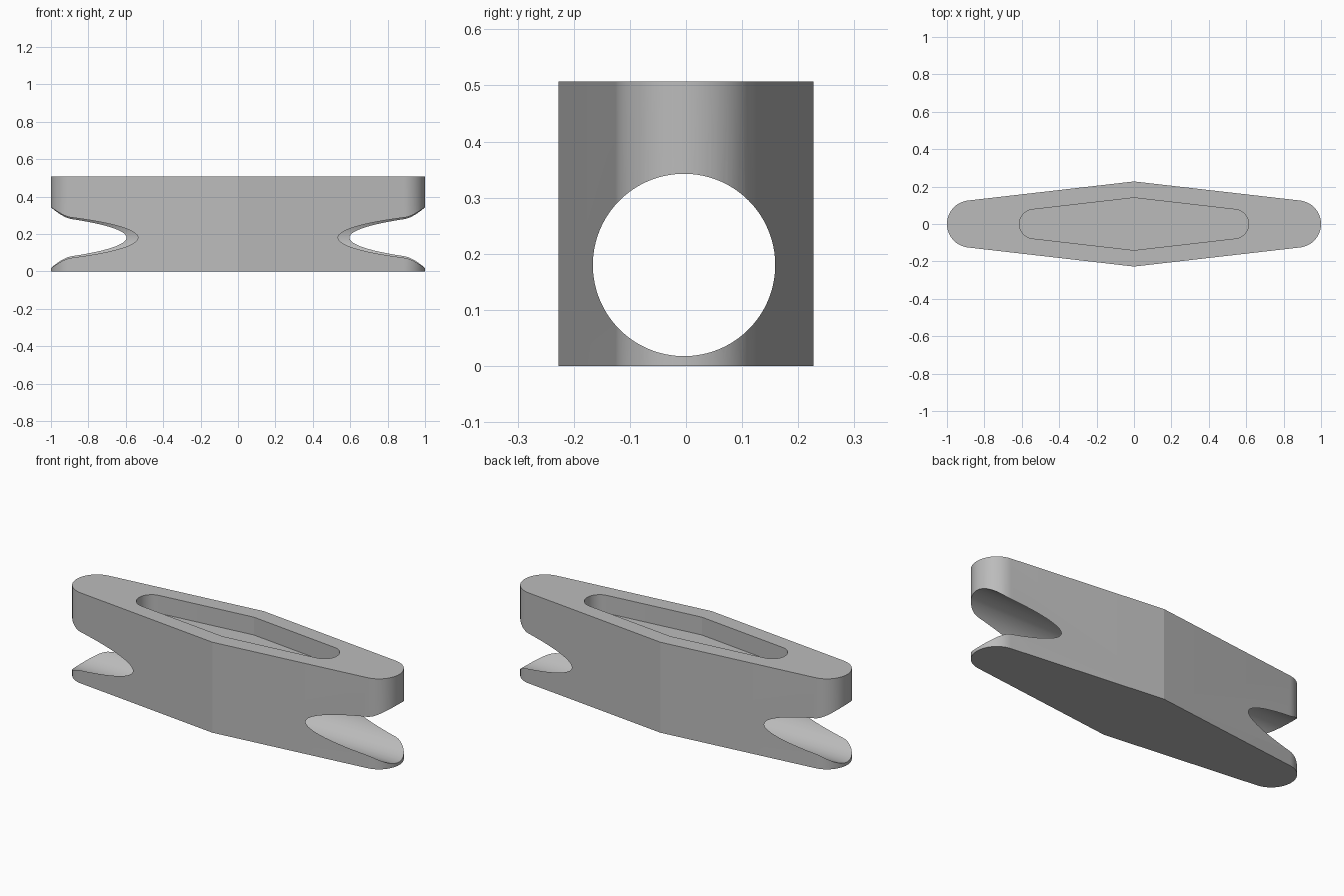
import bpy
import bmesh
from math import sin, cos, pi, atan2, radians

cube = bpy.data.objects.get("Cube")
if cube:
    bpy.data.objects.remove(cube, do_unlink=True)

HEIGHT = 0.507
ARC_STEPS = 32

grey = bpy.data.materials.new("plain grey")
grey.use_nodes = True
colour = (0.5, 0.5, 0.5, 1)
grey.diffuse_color = colour
grey.node_tree.nodes["Principled BSDF"].inputs["Base Color"].default_value = colour


def diamond_outline(half_length, half_width, slope):
    """Long diamond whose ends are rounded by arcs tangent to its sides."""
    tilt = atan2(slope, 1)
    radius = (half_width * cos(tilt) - half_length * sin(tilt)) / (1 - sin(tilt))
    centre = half_length - radius
    sweep = pi - 2 * tilt
    arc = [-sweep / 2 + sweep * i / ARC_STEPS for i in range(ARC_STEPS + 1)]
    right = [(centre + radius * cos(a), radius * sin(a)) for a in arc]
    left = [(-x, -y) for x, y in right]
    return [(0, -half_width)] + right + [(0, half_width)] + left


def prism(name, outline, bottom, top):
    """Extrude a flat outline upward into a solid."""
    bm = bmesh.new()
    base = bm.faces.new([bm.verts.new((x, y, bottom)) for x, y in outline])
    walls = bmesh.ops.extrude_face_region(bm, geom=[base])["geom"]
    raised = [v for v in walls if isinstance(v, bmesh.types.BMVert)]
    bmesh.ops.translate(bm, verts=raised, vec=(0, 0, top - bottom))
    bmesh.ops.recalc_face_normals(bm, faces=bm.faces)
    mesh = bpy.data.meshes.new(name)
    bm.to_mesh(mesh)
    bm.free()
    mesh.materials.append(grey)
    obj = bpy.data.objects.new(name, mesh)
    bpy.context.collection.objects.link(obj)
    return obj


# Body, with cutters for the top recess and the lengthwise bore
body = prism("body", diamond_outline(1, 0.2275, 0.115), 0, HEIGHT)
recess = prism("recess_cutter", diamond_outline(0.613, 0.14, 0.115),
               HEIGHT - 0.1, HEIGHT + 0.1)

bpy.ops.mesh.primitive_cylinder_add(vertices=128, radius=0.1625, depth=3,
                                    location=(0, -0.0035, 0.18),
                                    rotation=(0, pi / 2, 0))
bore = bpy.context.object
bore.name = "bore_cutter"
bore.data.materials.append(grey)

# Cut the body, then drop the cutters
bpy.context.view_layer.objects.active = body
for cutter in (recess, bore):
    cut = body.modifiers.new(cutter.name, "BOOLEAN")
    cut.operation = "DIFFERENCE"
    cut.solver = "EXACT"
    cut.object = cutter
    bpy.ops.object.modifier_apply(modifier=cut.name)
    bpy.data.objects.remove(cutter, do_unlink=True)

# Smooth the rounded ends and the bore, keep the edges crisp
bpy.ops.object.select_all(action="DESELECT")
body.select_set(True)
bpy.ops.object.shade_smooth_by_angle(angle=radians(10))
